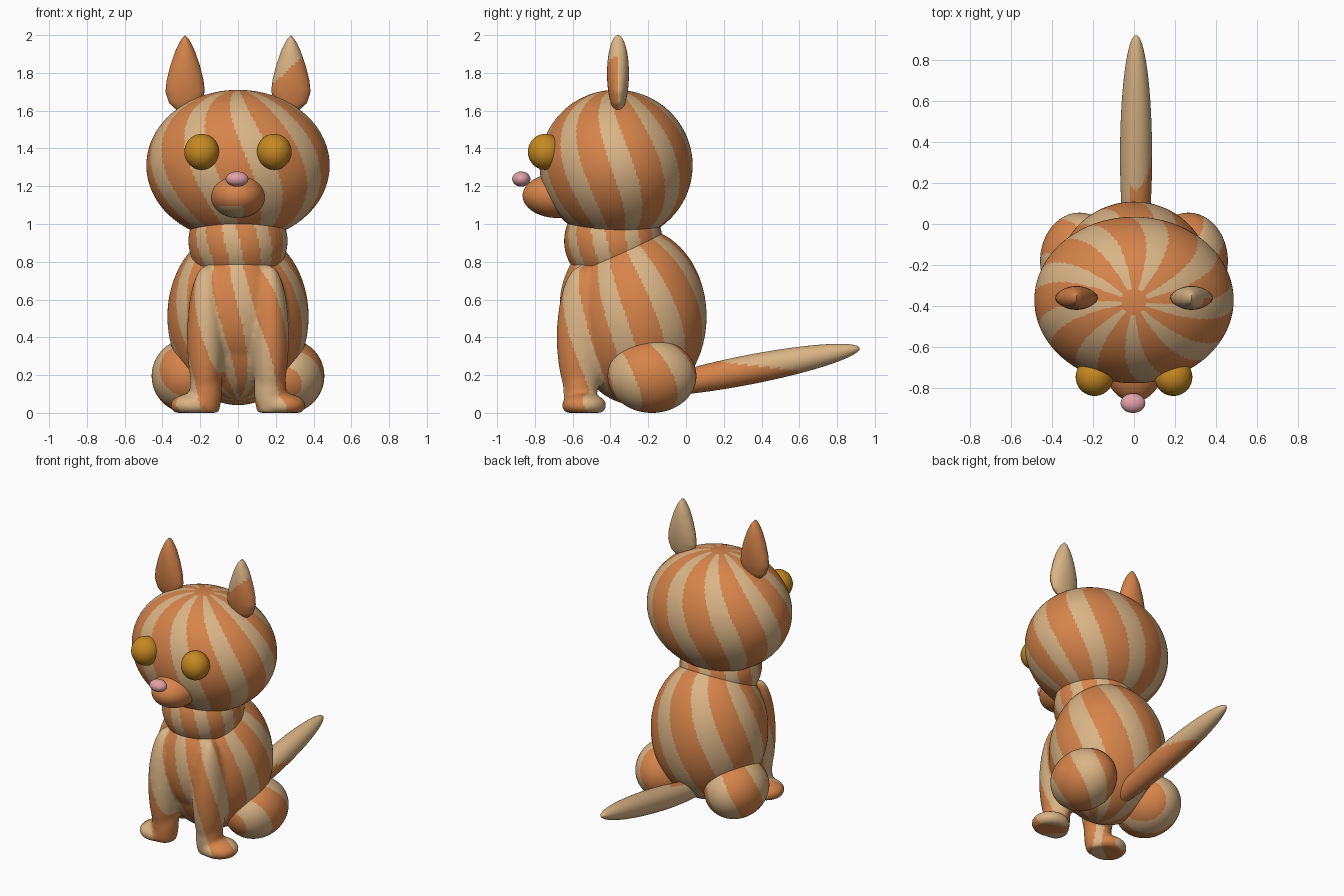
import bpy, bmesh, math
from mathutils import Matrix, Vector

if "Cube" in bpy.data.objects:
    bpy.data.objects.remove(bpy.data.objects["Cube"])


def material(name, rgb):
    m = bpy.data.materials.new(name)
    m.diffuse_color = (*rgb, 1)
    m.use_nodes = True
    m.node_tree.nodes["Principled BSDF"].inputs["Base Color"].default_value = m.diffuse_color
    return m


ORANGE = material("orange fur", (0.67, 0.23, 0.068))
CREAM = material("cream fur", (0.70, 0.46, 0.235))
GOLD = material("gold eye", (0.56, 0.25, 0.015))
PINK = material("pink nose", (0.76, 0.36, 0.39))


def ball(bm, centre, radii, tilt=0, seg=48, rings=32):
    """Add an ellipsoid, tilted about x, to a bmesh."""
    mat = (Matrix.Translation(centre) @ Matrix.Rotation(tilt, 4, 'X')
           @ Matrix.Diagonal((*radii, 1)))
    bmesh.ops.create_uvsphere(bm, u_segments=seg, v_segments=rings, radius=1, matrix=mat)


def finish(name, bm, mats):
    for v in bm.verts:
        v.co.z = max(v.co.z, 0)          # flat on the ground
    bmesh.ops.recalc_face_normals(bm, faces=bm.faces)
    me = bpy.data.meshes.new(name)
    bm.to_mesh(me)
    bm.free()
    for m in mats:
        me.materials.append(m)
    ob = bpy.data.objects.new(name, me)
    bpy.context.collection.objects.link(ob)
    me.shade_smooth()
    return ob


def stripes(shift=0, squash=1.0):
    """Rule giving 1 for cream: nine stripes twisting round the vertical axis."""
    def rule(c, n):
        a = math.degrees(math.atan2(c.x * squash, -(c.y + 0.38)))
        wave = math.cos(math.radians(9 * (a - 4 - shift - 50 * (1.55 - c.z))))
        crown = math.hypot(c.x, c.y + 0.38) < 0.06 and c.z > 1.5
        return int(wave > 0.2 and not crown)
    return rule


def paint(ob, rule):
    for p in ob.data.polygons:
        p.material_index = rule(p.center, p.normal)


def fur_ball(name, centre, radii, rule, tilt=0, seg=128, rings=80):
    bm = bmesh.new()
    ball(bm, centre, radii, tilt, seg, rings)
    ob = finish(name, bm, (ORANGE, CREAM))
    paint(ob, rule)
    return ob


# head, muzzle and neck
fur_ball("head", (0, -0.37, 1.31), (0.485, 0.405, 0.40), stripes(0, 0.835),
         seg=240, rings=120)
fur_ball("muzzle", (0, -0.68, 1.15), (0.145, 0.185, 0.118),
         lambda c, n: int(n.z < -0.6 and c.x < 0.03), seg=64, rings=40)
fur_ball("neck", (0, -0.385, 0.91), (0.262, 0.26, 0.25), stripes(-3), seg=128, rings=64)

# body, chest, front legs and paws fused into one skin
bm = bmesh.new()
ball(bm, (0, -0.26, 0.51), (0.375, 0.37, 0.47))
ball(bm, (0, -0.44, 0.56), (0.25, 0.23, 0.34))
for s in (-1, 1):
    ball(bm, (s * 0.17, -0.555, 0.40), (0.10, 0.13, 0.38))
    ball(bm, (s * 0.17, -0.56, 0.13), (0.085, 0.09, 0.22))
    ball(bm, (s * 0.235, -0.54, 0.04), (0.125, 0.12, 0.065))
body = finish("body_and_front_legs", bm, (ORANGE, CREAM))
rm = body.modifiers.new("fuse", 'REMESH')
rm.mode = 'VOXEL'
rm.voxel_size = 0.011
rm.use_smooth_shade = True
sm = body.modifiers.new("soften", 'SMOOTH')
sm.iterations = 20
bpy.context.view_layer.objects.active = body
body.select_set(True)
for mod in ("fuse", "soften"):
    bpy.ops.object.modifier_apply(modifier=mod)
paint(body, stripes(-5))

# haunches
for s, side in ((-1, "left"), (1, "right")):
    fur_ball(side + "_haunch", (s * 0.265, -0.18, 0.195), (0.192, 0.235, 0.195),
             stripes(-17), seg=128, rings=72)


# tail, cream above and on the left, orange below on the right
def tail_rule(c, n):
    return int(c.x < -0.02 or c.z > 0.26 - 0.12 * (c.y - 0.28))


fur_ball("tail", (0.01, 0.33, 0.228), (0.078, 0.60, 0.078), tail_rule,
         math.radians(11), 64, 80)


# ears: leaf outline from the front, oval from the side
def ear_rule(c, n):
    return int(c.x > 0 and not (n.y < 0 and c.x - 0.28 > 1.1 * (c.z - 1.83)))


EAR = [(1.59, 0.03), (1.64, 0.085), (1.70, 0.104), (1.76, 0.098), (1.84, 0.078),
       (1.92, 0.050), (1.975, 0.022), (2.0, 0.0)]


def ear_radius(z):
    for (z0, r0), (z1, r1) in zip(EAR, EAR[1:]):
        if z <= z1:
            return r0 + (r1 - r0) * (z - z0) / (z1 - z0)
    return 0


for s, side in ((-1, "left"), (1, "right")):
    bm = bmesh.new()
    pts = [bm.verts.new((1, 0, 1.795 - 0.205 * math.cos(math.pi * i / 40)))
           for i in range(41)]
    edges = [bm.edges.new(e) for e in zip(pts, pts[1:])]
    bmesh.ops.spin(bm, geom=pts + edges, cent=(0, 0, 0), axis=(0, 0, 1),
                   angle=math.tau, steps=40)
    for v in bm.verts:
        x, y, z = v.co
        oval = 0.058 * math.sqrt(max(0, 1 - ((z - 1.795) / 0.205) ** 2))
        v.co = Vector((x * ear_radius(z) + s * 0.28, y * oval - 0.36, z))
    bmesh.ops.remove_doubles(bm, verts=bm.verts, dist=0.0003)
    paint(finish(side + "_ear", bm, (ORANGE, CREAM)), ear_rule)

# eyes and nose
for s, side in ((-1, "left"), (1, "right")):
    bm = bmesh.new()
    ball(bm, (s * 0.192, -0.745, 1.382), (0.092, 0.092, 0.095))
    finish(side + "_eye", bm, (GOLD,))
bm = bmesh.new()
ball(bm, (-0.005, -0.872, 1.238), (0.06, 0.048, 0.04))
finish("nose", bm, (PINK,))
